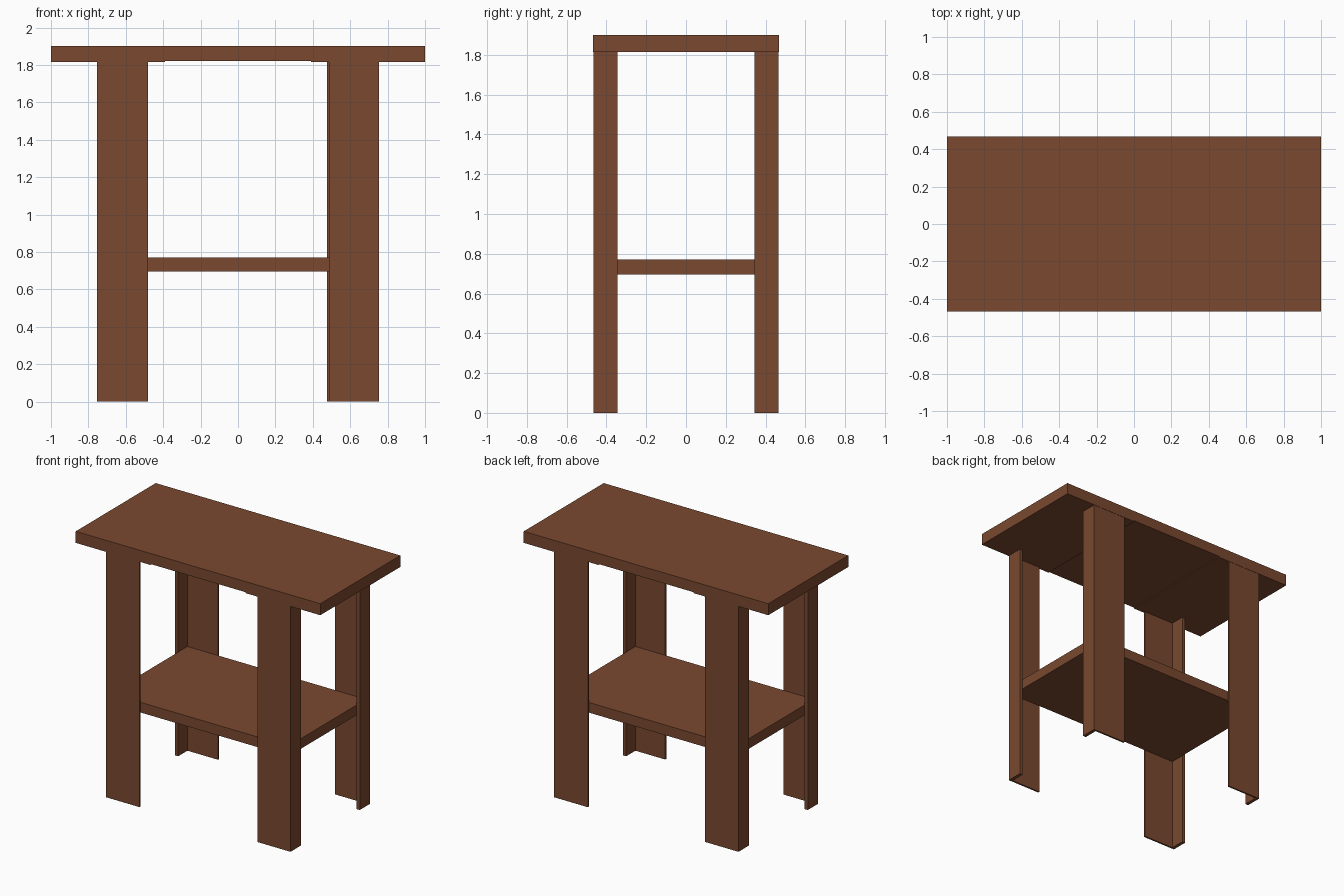
import bpy, bmesh

if "Cube" in bpy.data.objects:
    bpy.data.objects.remove(bpy.data.objects["Cube"])

wood = bpy.data.materials.new("brown wood")
wood.diffuse_color = (0.195, 0.066, 0.028, 1.0)
wood.use_nodes = True
wood.node_tree.nodes["Principled BSDF"].inputs["Base Color"].default_value = wood.diffuse_color


def prism(name, profile, lo, hi, axis):
    """Extrude a flat outline from lo to hi along y or z."""
    bm = bmesh.new()
    place = (lambda a, b: (a, lo, b)) if axis == "y" else (lambda a, b: (a, b, lo))
    face = bm.faces.new([bm.verts.new(place(a, b)) for a, b in profile])
    out = bmesh.ops.extrude_face_region(bm, geom=[face])
    moved = [v for v in out["geom"] if isinstance(v, bmesh.types.BMVert)]
    step = (0, hi - lo, 0) if axis == "y" else (0, 0, hi - lo)
    bmesh.ops.translate(bm, vec=step, verts=moved)
    bmesh.ops.recalc_face_normals(bm, faces=bm.faces)
    mesh = bpy.data.meshes.new(name)
    bm.to_mesh(mesh)
    bm.free()
    mesh.materials.append(wood)
    obj = bpy.data.objects.new(name, mesh)
    bpy.context.collection.objects.link(obj)
    return obj


# Table top with a shallow recess across the underside
prism("table_top", [(-1, 1.9), (-1, 1.815), (-0.39, 1.815), (-0.39, 1.822),
                    (0.39, 1.822), (0.39, 1.815), (1, 1.815), (1, 1.9)],
      -0.467, 0.467, "y")

# Lower shelf, fitted into the inner corners of the legs
prism("shelf", [(-0.73, 0.695), (0.73, 0.695), (0.73, 0.77), (-0.73, 0.77)],
      -0.453, 0.453, "y")

# Four angle-section legs: wide plate to the front or back, narrow flange outside
FLANGE, PLATE = 0.025, 0.013
for side, sx in (("left", -1), ("right", 1)):
    for end, sy in (("front", -1), ("back", 1)):
        inner = 0.477 if (sx, sy) == (1, 1) else 0.487 if sx > 0 else 0.48
        x, y = 0.755, 0.465
        outline = [(inner, y), (x, y), (x, 0.344), (x - FLANGE, 0.344),
                   (x - FLANGE, y - PLATE), (inner, y - PLATE)]
        prism(f"{end}_{side}_leg", [(sx * a, sy * b) for a, b in outline],
              0, 1.816, "z")
